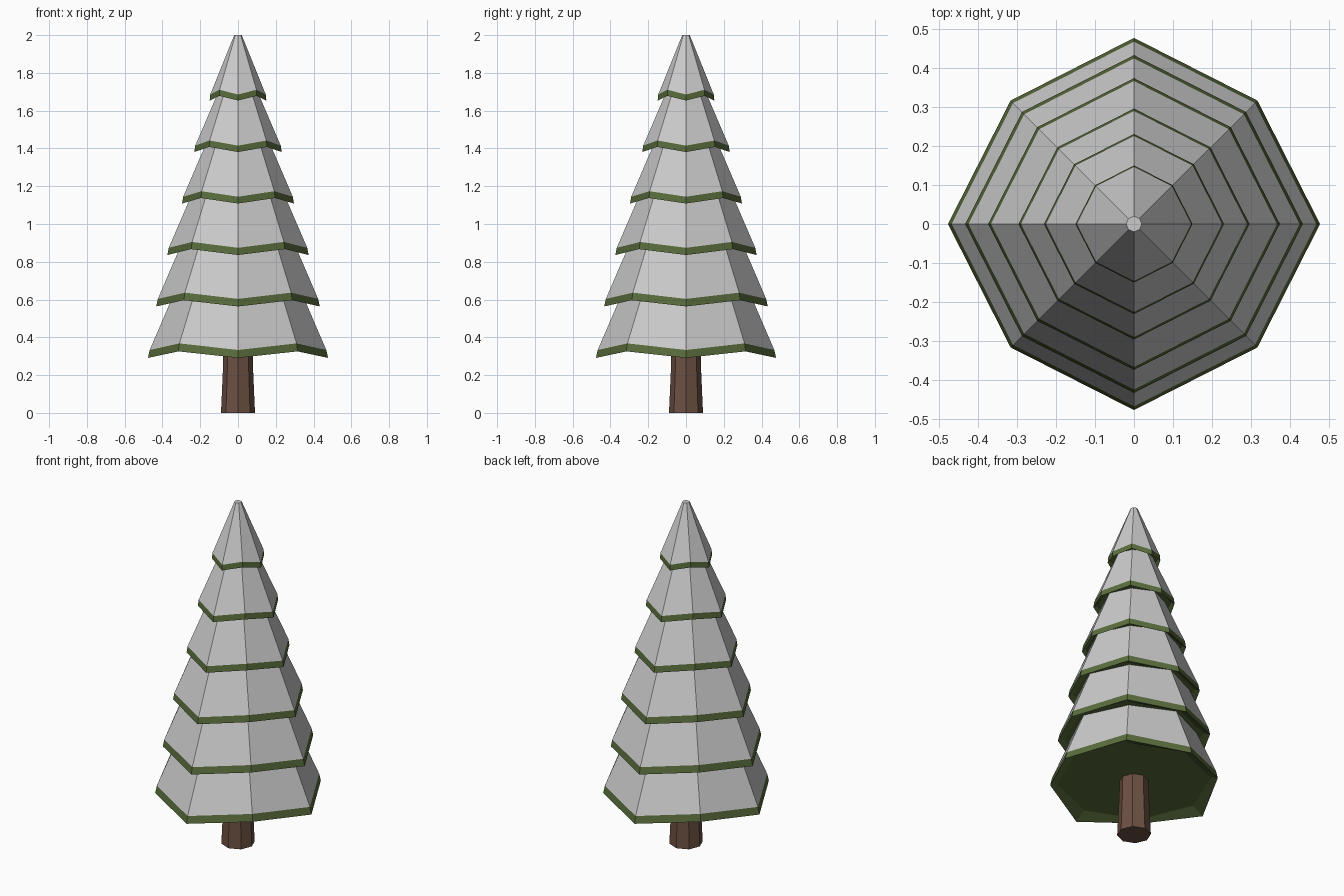
import bpy
from math import cos, sin, pi

if "Cube" in bpy.data.objects:
    bpy.data.objects.remove(bpy.data.objects["Cube"])

SIDES = 8


def material(name, color):
    m = bpy.data.materials.new(name)
    m.diffuse_color = (*color, 1)
    m.use_nodes = True
    m.node_tree.nodes["Principled BSDF"].inputs["Base Color"].default_value = m.diffuse_color
    return m


def ring(r_axis, z_axis, r_diag=None, z_diag=None):
    """Octagon whose corners alternate between axis and diagonal values."""
    r = (r_axis, r_axis if r_diag is None else r_diag)
    z = (z_axis, z_axis if z_diag is None else z_diag)
    return [(r[i % 2] * cos(i * 2 * pi / SIDES), r[i % 2] * sin(i * 2 * pi / SIDES), z[i % 2])
            for i in range(SIDES)]


def loft(name, rings, mat=None, cap_bottom=False, cap_top=False):
    """Skin a stack of octagonal rings with flat faces."""
    verts = [v for r in rings for v in r]
    faces = []
    for k in range(len(rings) - 1):
        a, b = k * SIDES, (k + 1) * SIDES
        for i in range(SIDES):
            j = (i + 1) % SIDES
            faces.append((a + i, a + j, b + j, b + i))
    if cap_bottom:
        faces.append(tuple(reversed(range(SIDES))))
    if cap_top:
        faces.append(tuple(range(len(verts) - SIDES, len(verts))))
    mesh = bpy.data.meshes.new(name)
    mesh.from_pydata(verts, [], faces)
    obj = bpy.data.objects.new(name, mesh)
    bpy.context.collection.objects.link(obj)
    if mat:
        mesh.materials.append(mat)
    return obj


green = material("needles", (0.10, 0.15, 0.045))
brown = material("bark", (0.15, 0.08, 0.055))

# Trunk
loft("trunk", [ring(0.09, 0), ring(0.079, 0.25), ring(0.077, 0.40)], brown, True, True)

# Six drooping tiers: green branch rim below, grey snow on top
radii = [0.477, 0.433, 0.374, 0.296, 0.231, 0.15]
DIAG = 0.938
for n, r in enumerate(radii):
    low = 0.291 + 0.2725 * n
    lift = 0.035 - 0.002 * n
    thick = 0.042 - 0.002 * n
    edge_r, edge_z = r * 0.98, low + thick
    edge = ring(edge_r, edge_z, edge_r * DIAG, edge_z + lift)
    rim = ring(r, low, r * DIAG, low + lift)
    under = ring(r * 0.86, low + 0.04)
    if n < len(radii) - 1:
        top_z = low + 0.2725 + 0.08
        top_r = edge_r - 0.43 * (top_z - edge_z)
        top = ring(top_r, top_z, top_r * 0.96, top_z)
    else:
        top = ring(0.02, 2.0)
    loft(f"branches_{n + 1}", [under, rim, edge], green, cap_bottom=True)
    loft(f"snow_{n + 1}", [edge, top], cap_top=True)
